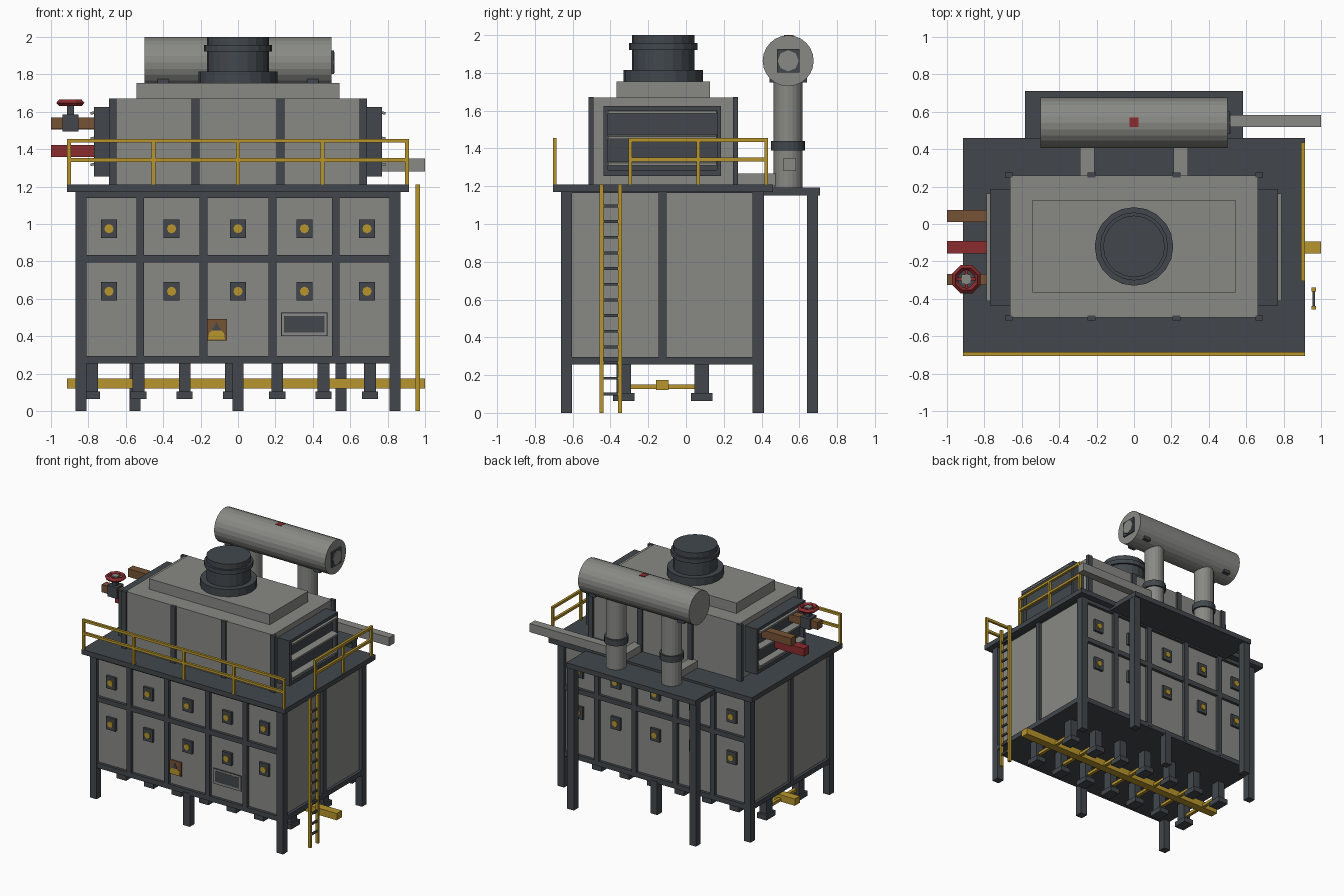
import bpy, bmesh, math
from mathutils import Vector

default_cube = bpy.data.objects.get("Cube")
if default_cube:
    bpy.data.objects.remove(default_cube, do_unlink=True)


def make_material(name, colour):
    material = bpy.data.materials.new(name)
    material.use_nodes = True
    rgba = (*colour, 1)
    material.diffuse_color = rgba
    material.node_tree.nodes["Principled BSDF"].inputs["Base Color"].default_value = rgba
    return material


grey = make_material("panel grey", (.25, .255, .235))
dark = make_material("dark steel", (.054, .064, .074))
yellow = make_material("safety yellow", (.48, .3, .025))
red = make_material("valve red", (.26, .025, .028))
brown = make_material("rust brown", (.18, .085, .035))

MID = -.125            # depth of the main body's centre line
BAYS = (-.69, -.355, 0, .355, .69)


def finish(name, material, bm):
    mesh = bpy.data.meshes.new(name)
    bm.to_mesh(mesh)
    bm.free()
    mesh.materials.append(material)
    obj = bpy.data.objects.new(name, mesh)
    bpy.context.scene.collection.objects.link(obj)
    return obj


def box(name, material, x, y, z):
    """Box spanning the given (low, high) range on each axis."""
    bm = bmesh.new()
    bmesh.ops.create_cube(bm, size=1)
    for vert in bm.verts:
        for axis, (low, high) in enumerate((x, y, z)):
            vert.co[axis] = low if vert.co[axis] < 0 else high
    return finish(name, material, bm)


def around(centre, width):
    return (centre - width / 2, centre + width / 2)


def rod(name, material, start, end, radius, sides=20):
    """Flat-sided cylinder between two points."""
    start, end = Vector(start), Vector(end)
    bm = bmesh.new()
    bmesh.ops.create_cone(bm, cap_ends=True, segments=sides, radius1=radius,
                          radius2=radius, depth=(end - start).length)
    turn = (end - start).to_track_quat("Z", "Y").to_matrix()
    bmesh.ops.rotate(bm, matrix=turn, verts=bm.verts)
    bmesh.ops.translate(bm, vec=(start + end) / 2, verts=bm.verts)
    return finish(name, material, bm)


def plate(name, material, points, y, depth):
    """Thin plate with an outline in x and z, facing the front."""
    bm = bmesh.new()
    face = bm.faces.new([bm.verts.new((px, y, pz)) for px, pz in points])
    back = bmesh.ops.extrude_face_region(bm, geom=[face])["geom"]
    moved = [item for item in back if isinstance(item, bmesh.types.BMVert)]
    bmesh.ops.translate(bm, vec=(0, depth, 0), verts=moved)
    bmesh.ops.recalc_face_normals(bm, faces=bm.faces)
    return finish(name, material, bm)


# Main casing, floor and deck
box("casing", grey, (-.845, .845), around(MID, 1.02), (.27, 1.18))
box("casing_floor", dark, (-.86, .86), around(MID, 1.05), (.255, .28))
box("deck", dark, (-.915, .915), (-.705, .46), (1.17, 1.21))

# Casing frame, the same on front and back
for side, face in (("front", -1), ("back", 1)):
    edge = MID + face * .508
    skin = MID + face * .515
    for x in (-.84, .84):
        box(side + "_corner_leg", dark, around(x, .06), around(edge, .06), (0, 1.18))
    box(side + "_middle_leg", dark, around(0, .06), around(edge, .06), (0, .27))
    for x in (-.523, -.185, .185, .523):
        box(side + "_post", dark, around(x, .042), around(skin, .04), (.27, 1.18))
    for z in (.275, .815, 1.16):
        box(side + "_beam", dark, (-.86, .86), around(skin, .036), around(z, .04))
    # Inspection doors with round sight ports
    for x in BAYS:
        for z in (.64, .975):
            box(side + "_door", dark, around(x, .085), around(skin, .03), around(z, .1))
            rod(side + "_port", yellow, (x, skin, z), (x, skin + face * .023, z), .025, 8)

# Casing frame on the two ends
for x in (-.85, .85):
    box("end_post", dark, around(x, .036), around(MID, .042), (.27, 1.18))
    box("end_beam", dark, around(x, .036), around(MID, 1), around(.275, .04))
    box("end_top_beam", dark, around(x, .036), around(MID, 1), around(1.175, .02))

# Front plates
plate_face = MID - .516
box("warning_plate", brown, around(-.115, .11), around(plate_face, .009), (.377, .492))
plate("warning_mark", yellow, ((-.16, .383), (-.07, .383), (-.075, .415), (-.1, .44),
                              (-.13, .44), (-.155, .415)), plate_face - .004, -.004)
plate("warning_symbol", dark, ((-.14, .43), (-.09, .43), (-.115, .475)), plate_face - .008, -.002)
box("name_plate_rim", dark, around(.354, .25), around(plate_face, .005), (.4, .526))
box("name_plate", grey, around(.354, .24), around(plate_face, .008), (.405, .521))
box("name_plate_field", dark, around(.354, .215), around(plate_face, .012), (.42, .508))

# Hoppers and feed pipe beneath the casing
box("feed_pipe", yellow, (-.915, 1), around(MID, .065), (.12, .175))
for index in range(7):
    x = -.78 + index * .2475
    box("feed_branch", yellow, around(x, .025), (-.3, .05), (.126, .15))
    for y in (-.33, .083):
        box("hopper", dark, around(x, .063), around(y, .075), (.1, .26))
        box("hopper_foot", dark, around(x, .086), around(y, .115), (.064, .105))

# Upper housing with flanged ribs
box("housing", grey, (-.663, .663), around(-.12, .76), (1.21, 1.67))
box("housing_roof", grey, (-.543, .543), around(-.12, .495), (1.67, 1.755))
for x in (-.67, -.227, .227, .67):
    for y in (-.502, .262):
        box("housing_rib", dark, around(x, .042), around(y, .026), (1.21, 1.672))

# Louvred end ducts
for face in (-1, 1):
    def out(low, high):
        return tuple(sorted((face * low, face * high)))
    box("end_duct", dark, out(.65, .735), around(MID, .59), (1.27, 1.61))
    for z in (1.27, 1.61):
        box("duct_rim", dark, out(.66, .77), around(MID, .62), around(z, .03))
    for y in (MID - .3, MID + .3):
        box("duct_rim_side", dark, out(.66, .77), around(y, .022), (1.255, 1.625))
    for z in (1.325, 1.465, 1.6):
        slat = box("louvre", grey, out(.735, .788), around(MID, .575), around(z, .014))
        for vert in slat.data.vertices:
            if abs(vert.co.x) > .76:
                vert.co.z -= .008

# Round stack
for name, low, high, radius in (("base", 1.755, 1.815, .21), ("neck", 1.815, 2, .165),
                                ("ring", 1.922, 1.957, .182)):
    rod("stack_" + name, dark, (0, -.12, low), (0, -.12, high), radius)

# Handrails
RAIL = .02


def handrail(name, start, end, posts):
    along_x = start[1] == end[1]
    spans = [(min(a, b) - RAIL / 2, max(a, b) + RAIL / 2) for a, b in zip(start, end)]
    for z in (1.342, 1.445):
        box(name + "_rail", yellow, *spans, around(z, RAIL))
    for step in range(posts):
        t = step / (posts - 1)
        x, y = (a + (b - a) * t for a, b in zip(start, end))
        box(name + "_post", yellow, around(x, RAIL), around(y, RAIL), (1.2, 1.45))


handrail("front_handrail", (-.903, -.695), (.903, -.695), 5)
handrail("side_handrail", (.903, -.295), (.903, .425), 3)

# Ladder
for y in (-.448, -.35):
    box("ladder_stile", yellow, around(.962, .024), around(y, .02), (0, 1.21))
for step in range(13):
    box("ladder_rung", dark, around(.962, .014), (-.445, -.353), around(.1 + step * .083, .015))

# Rear platform
box("platform", dark, (-.582, .582), (.4, .71), (1.152, 1.192))
for x in (-.55, .55):
    box("platform_leg", dark, around(x, .06), around(.67, .06), (0, 1.16))

# Exhaust drum, risers and ducts
DRUM_Y, DRUM_Z = .541, 1.864
rod("drum", grey, (-.5, DRUM_Y, DRUM_Z), (.5, DRUM_Y, DRUM_Z), .135, 24)
box("drum_hatch", dark, (.49, .512), around(DRUM_Y, .12), around(DRUM_Z, .125))
rod("drum_hatch_cover", grey, (.5, DRUM_Y, DRUM_Z), (.517, DRUM_Y, DRUM_Z), .056, 8)
box("drum_cap", red, around(0, .05), around(DRUM_Y + .003, .05), (1.985, 2))
for x in (-.25, .25):
    rod("riser", grey, (x, DRUM_Y, 1.19), (x, DRUM_Y, 1.8), .077)
    rod("riser_flange", dark, (x, DRUM_Y, 1.39), (x, DRUM_Y, 1.44), .09)
    box("riser_duct", grey, around(x, .075), (.25, .52), (1.2, 1.268))
for x in (-.4, .4):
    box("drum_saddle", dark, around(x, .06), around(DRUM_Y, .2), (1.75, 1.785))
box("outlet_duct", grey, (.25, 1), around(.55, .065), (1.28, 1.35))

# Service pipes on the left end
box("upper_pipe", brown, (-1, -.73), around(.043, .065), (1.505, 1.57))
box("valve_pipe", brown, (-1, -.73), around(-.297, .06), (1.508, 1.57))
box("red_pipe", red, (-1, -.73), around(-.124, .065), (1.358, 1.422))

# Valve with handwheel
VALVE_X, VALVE_Y = -.896, -.295
box("valve_body", dark, around(VALVE_X, .086), around(VALVE_Y, .086), (1.495, 1.585))
box("valve_stem", dark, around(VALVE_X, .036), around(VALVE_Y, .036), (1.58, 1.65))
bpy.ops.mesh.primitive_torus_add(major_segments=8, minor_segments=4, major_radius=.064,
                                 minor_radius=.018, location=(VALVE_X, VALVE_Y, 1.648),
                                 rotation=(0, 0, math.pi / 8))
wheel = bpy.context.object
wheel.name = "valve_wheel"
wheel.data.materials.append(red)
box("wheel_spoke_across", red, around(VALVE_X, .12), around(VALVE_Y, .016), around(1.648, .016))
box("wheel_spoke_deep", red, around(VALVE_X, .016), around(VALVE_Y, .12), around(1.648, .016))
box("wheel_hub", grey, around(VALVE_X, .05), around(VALVE_Y, .05), (1.64, 1.662))
